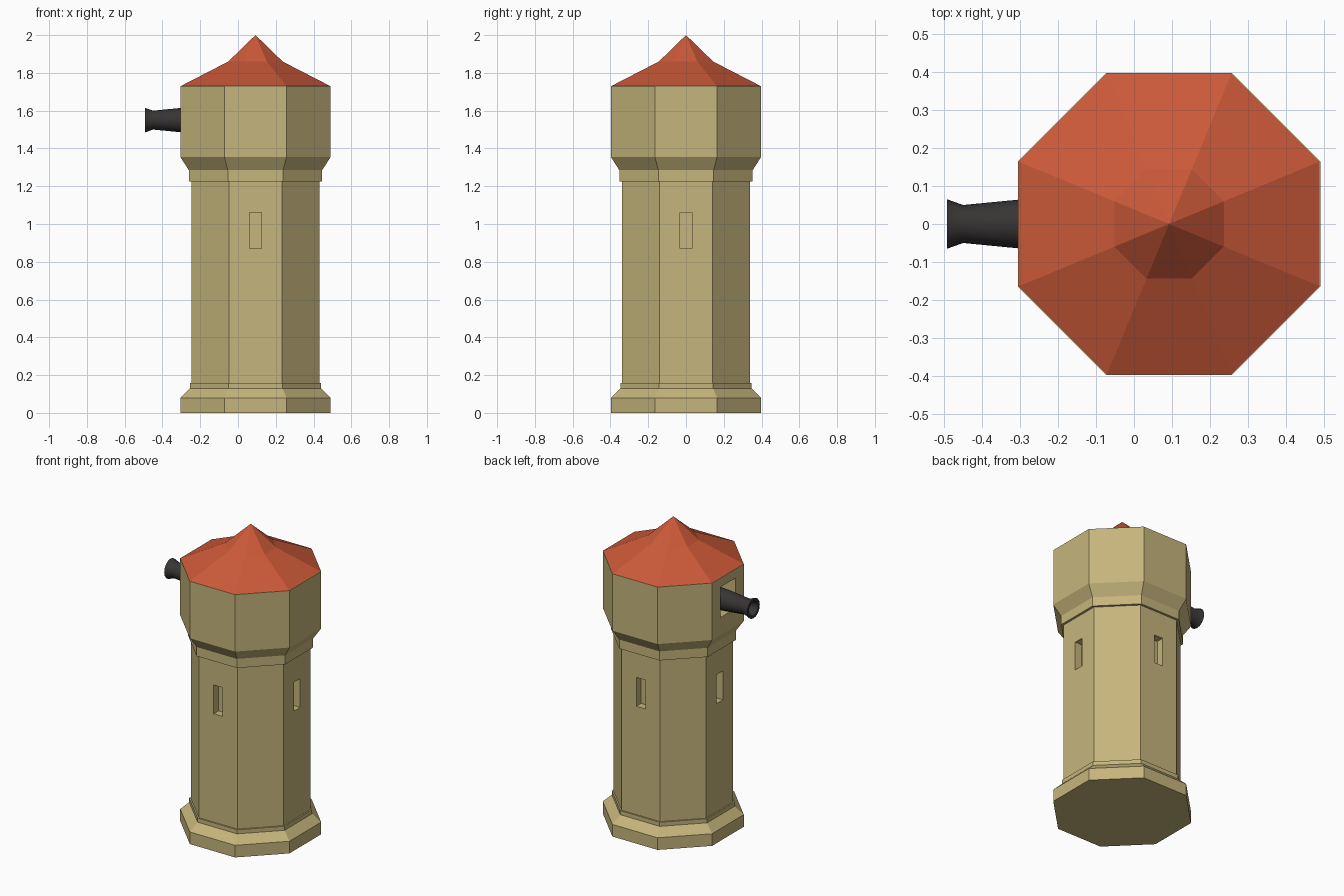
import bpy, bmesh, math
from mathutils import Matrix, Vector

if "Cube" in bpy.data.objects:
    bpy.data.objects.remove(bpy.data.objects["Cube"])

CX = 0.0925  # tower axis


def material(name, rgb):
    m = bpy.data.materials.new(name)
    m.diffuse_color = (*rgb, 1)
    m.use_nodes = True
    m.node_tree.nodes["Principled BSDF"].inputs["Base Color"].default_value = m.diffuse_color
    return m


def lathe(name, profile, sides, mat, matrix, phase=0.0):
    """Revolve (radius, height) points around z; zero radius closes to a point."""
    bm = bmesh.new()
    rings = []
    for r, z in profile:
        n = 1 if r == 0 else sides
        rings.append([bm.verts.new((r * math.cos(phase + i * math.tau / sides),
                                    r * math.sin(phase + i * math.tau / sides), z))
                      for i in range(n)])
    for a, b in zip(rings, rings[1:]):
        for i in range(sides):
            j = (i + 1) % sides
            quad = [a[i % len(a)], a[j % len(a)], b[j % len(b)], b[i % len(b)]]
            bm.faces.new(list(dict.fromkeys(quad)))
    for ring in (rings[0], rings[-1]):
        if len(ring) > 1:
            bm.faces.new(ring)
    bmesh.ops.recalc_face_normals(bm, faces=bm.faces)
    bm.transform(matrix)
    me = bpy.data.meshes.new(name)
    bm.to_mesh(me)
    bm.free()
    me.materials.append(mat)
    ob = bpy.data.objects.new(name, me)
    bpy.context.collection.objects.link(ob)
    return ob


def octagon(name, profile, mat):
    """Lathe with 8 flat sides; profile gives distance to the flats."""
    k = 1 / math.cos(math.pi / 8)
    return lathe(name, [(a * k, z) for a, z in profile], 8, mat,
                 Matrix.Translation((CX, 0, 0)), math.pi / 8)


def add_box(bm, centre, size, angle=0.0):
    m = (Matrix.Translation((CX, 0, 0)) @ Matrix.Rotation(angle, 4, 'Z')
         @ Matrix.Translation(centre) @ Matrix.Diagonal((*size, 1)))
    bmesh.ops.create_cube(bm, size=1, matrix=m)


stone = material("sandstone", (0.56, 0.46, 0.20))
tiles = material("roof_tiles", (0.60, 0.10, 0.04))
iron = material("dark_iron", (0.04, 0.035, 0.035))

# Tower body: plinth, shaft, corbel and gun room
tower = octagon("tower", [(0.398, 0), (0.398, 0.08), (0.347, 0.13), (0.347, 0.157),
                          (0.338, 0.157), (0.338, 1.225), (0.353, 1.225),
                          (0.353, 1.285), (0.398, 1.355), (0.398, 1.73)], stone)

# Four slit windows and the gun port, cut out of the body
bm = bmesh.new()
for i in range(4):
    add_box(bm, (0.338, 0, 0.965), (0.10, 0.065, 0.19), i * math.pi / 2)
add_box(bm, (-0.398, 0, 1.57), (0.24, 0.16, 0.20))
me = bpy.data.meshes.new("openings_cutter")
bm.to_mesh(me)
bm.free()
me.materials.append(stone)
cutter = bpy.data.objects.new("openings_cutter", me)
cutter.hide_render = True
bpy.context.collection.objects.link(cutter)
mod = tower.modifiers.new("openings", 'BOOLEAN')
mod.operation = 'DIFFERENCE'
mod.solver = 'EXACT'
mod.object = cutter
bpy.context.view_layer.objects.active = tower
bpy.ops.object.modifier_apply(modifier=mod.name)
bpy.data.objects.remove(cutter)

# Flared eight-sided roof
octagon("roof", [(0.396, 1.73), (0.144, 1.86), (0, 2.0)], tiles)

# Cannon barrel pointing to -x, with flared muzzle and bore
aim = Matrix.Translation((0, 0, 1.55)) @ Matrix.Rotation(-math.pi / 2, 4, 'Y')
cannon = lathe("cannon", [(0.071, 0.18), (0.064, 0.305), (0.050, 0.45), (0.065, 0.492),
                          (0.048, 0.492), (0.036, 0.45), (0.036, 0.36)], 16, iron, aim)
for o in bpy.context.selected_objects:
    o.select_set(False)
cannon.select_set(True)
bpy.context.view_layer.objects.active = cannon
bpy.ops.object.shade_smooth_by_angle(angle=math.radians(30))
